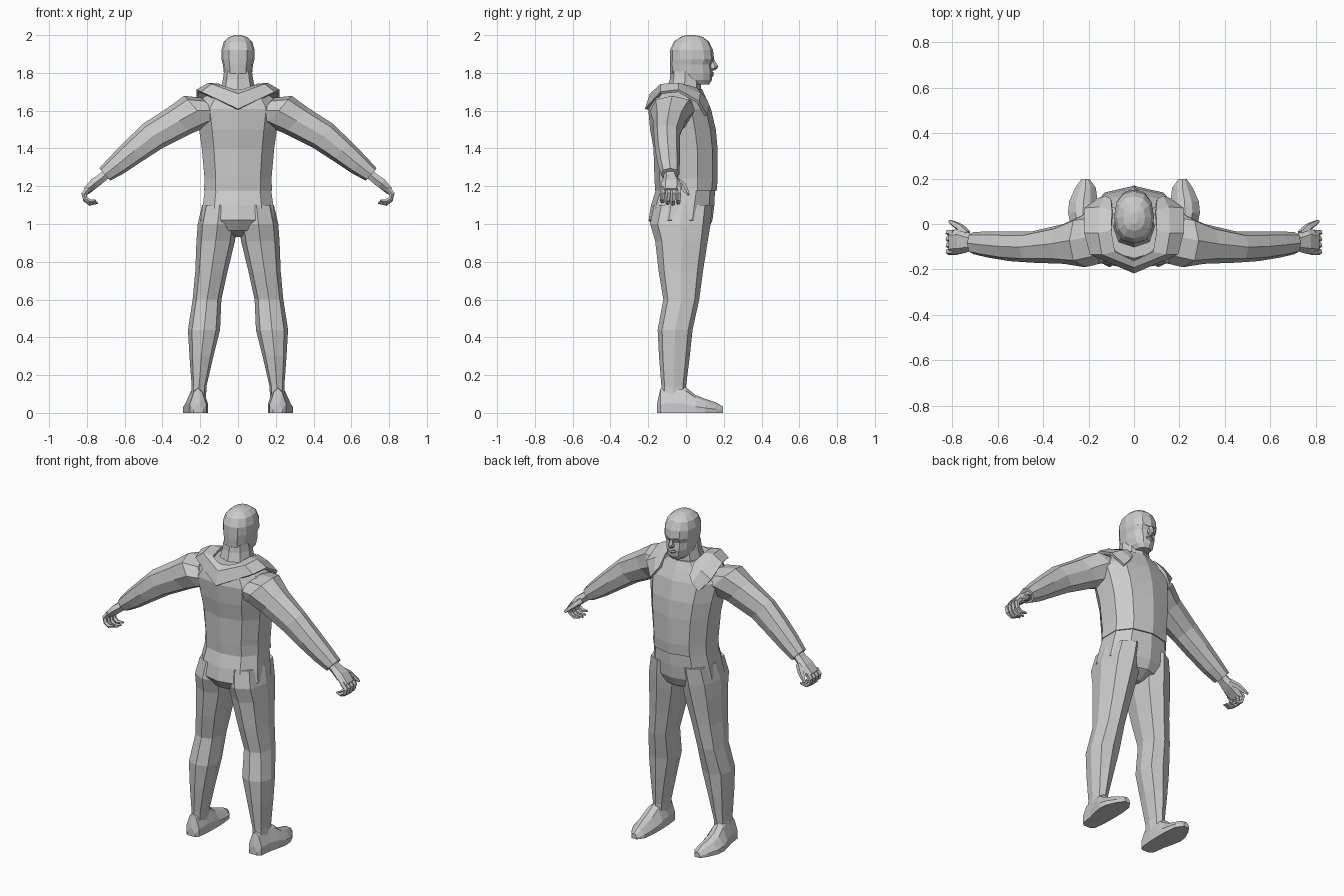
import bpy, bmesh, math
from mathutils import Vector

grey = bpy.data.materials.new("plain_grey")
grey.diffuse_color = (0.6, 0.6, 0.6, 1)


def finish(name, bm, mirror):
    bmesh.ops.recalc_face_normals(bm, faces=bm.faces)
    me = bpy.data.meshes.new(name)
    bm.to_mesh(me)
    bm.free()
    me.materials.append(grey)
    ob = bpy.data.objects.new(name, me)
    bpy.context.collection.objects.link(ob)
    if mirror:
        ob.modifiers.new("mirror", 'MIRROR').merge_threshold = 0.002
    return ob


def ring(c, a, b, n=10, p=0.85):
    """Rounded polygon around c, spanned by half axes a and b."""
    f = lambda v: math.copysign(abs(v) ** p, v) if abs(v) > 1e-6 else 0.0
    angles = [math.pi / 2 + 2 * math.pi * k / n for k in range(n)]
    return [Vector(c) + Vector(a) * f(math.cos(t)) + Vector(b) * f(math.sin(t)) for t in angles]


def loft(name, rings, mirror=False):
    """Skin a row of equal rings and cap both ends."""
    bm = bmesh.new()
    rows = [[bm.verts.new(p) for p in r] for r in rings]
    n = len(rows[0])
    for r, s in zip(rows, rows[1:]):
        for i in range(n):
            j = (i + 1) % n
            bm.faces.new((r[i], r[j], s[j], s[i]))
    bm.faces.new(rows[0])
    bm.faces.new(rows[-1])
    return finish(name, bm, mirror)


def level(z, x0, x1, y0, y1, n=10, p=0.85):
    """Horizontal ring from its extents."""
    return ring(((x0 + x1) / 2, (y0 + y1) / 2, z), ((x1 - x0) / 2, 0, 0), (0, (y1 - y0) / 2, 0), n, p)


def body(name, rows, n=10):
    loft(name, [level(z, -w, w, y0, y1, n) for z, w, y0, y1 in rows])


def limb(name, rows, n=8, slope=(0.66, 0.75)):
    """Tilted rings: x, z, half thickness, y range."""
    loft(name, [ring((x, (y0 + y1) / 2, z), (slope[0] * r, 0, slope[1] * r),
                     (0, (y1 - y0) / 2, 0), n) for x, z, r, y0, y1 in rows], True)


def tube(name, path, radii, n=5):
    """Bent finger following a path."""
    pts = [Vector(p) for p in path]
    rings = []
    for i, p in enumerate(pts):
        d = pts[min(i + 1, len(pts) - 1)] - pts[max(i - 1, 0)]
        side = d.cross(Vector((0, 1, 0))).normalized()
        rings.append(ring(p, side * radii[i], d.cross(side).normalized() * radii[i], n, 1))
    loft(name, rings, True)


# Jumper, with a hem that overhangs the trousers
body("jumper", [
    (1.175, .188, -.163, .162), (1.24, .185, -.167, .168), (1.40, .20, -.172, .167),
    (1.50, .215, -.19, .158), (1.61, .235, -.20, .132), (1.67, .19, -.185, .105),
    (1.715, .115, -.15, .085)])

# Trousers: hips and legs
body("hips", [
    (1.21, .178, -.15, .155), (1.10, .195, -.185, .15), (1.02, .207, -.198, .14),
    (.965, .14, -.16, .115), (.93, .025, -.06, .05)])
loft("leg", [level(*r, n=8) for r in [
    (1.10, .005, .19, -.17, .14), (1.00, .003, .213, -.19, .13), (.91, .016, .22, -.163, .115),
    (.75, .055, .226, -.145, .09), (.60, .088, .24, -.12, .07), (.44, .095, .265, -.15, .035),
    (.30, .13, .257, -.143, .02), (.14, .167, .245, -.13, 0), (.06, .17, .25, -.13, .0)]], True)

# Shoes: heel to toe, flat sole
shoe = []
for y, x0, x1, h in [(-.153, .185, .235, .05), (-.135, .168, .255, .13), (-.06, .16, .265, .15),
                     (.0, .158, .28, .135), (.05, .158, .29, .095), (.10, .16, .285, .075),
                     (.16, .168, .258, .055), (.197, .195, .232, .032)]:
    m, q = (x0 + x1) / 2, (x1 - x0) / 4
    shoe.append([Vector(p) for p in [(x0, y, 0), (x1, y, 0), (x1, y, h * .35), (m + q, y, h * .85),
                                     (m, y, h), (m - q, y, h * .85), (x0, y, h * .35)]])
loft("shoe", shoe, True)

# Sleeves
limb("sleeve", [
    (.13, 1.60, .09, -.17, .06), (.215, 1.60, .105, -.19, .045), (.31, 1.547, .092, -.175, .0),
    (.45, 1.467, .083, -.17, -.033), (.55, 1.387, .07, -.163, -.033),
    (.64, 1.313, .058, -.148, -.033), (.705, 1.262, .044, -.133, -.035)])

# Hands
limb("palm", [
    (.69, 1.27, .03, -.118, -.048), (.72, 1.245, .028, -.12, -.042),
    (.76, 1.215, .03, -.132, -.022), (.805, 1.175, .02, -.134, -.026)], n=6)
for k, length in enumerate((.8, 1.0, 1.05, .95)):
    y = -.122 + .028 * k
    tube("finger", [(.79, y, 1.19), (.815, y, 1.16), (.808, y - .002, 1.16 - .032 * length),
                    (.785, y - .003, 1.16 - .05 * length), (.785 - .04 * length, y, 1.16 - .045 * length)],
         (.015, .015, .013, .012, .006))
tube("thumb", [(.735, -.045, 1.225), (.765, -.015, 1.20), (.79, .0, 1.175), (.812, .013, 1.155)],
     (.02, .018, .014, .007))

# Neck
body("neck", [(1.66, .105, -.12, .08), (1.72, .09, -.10, .08),
              (1.765, .08, -.086, .075), (1.81, .074, -.082, .07)], 8)

# Head
body("head", [
    (1.738, .042, .02, .122), (1.762, .064, -.06, .137), (1.80, .075, -.084, .142),
    (1.845, .080, -.086, .136), (1.872, .087, -.086, .149), (1.92, .088, -.085, .143),
    (1.965, .075, -.064, .122), (1.99, .048, -.03, .09), (2.0, .015, .0, .05)], 12)

# Face: nose, lips and brow
loft("nose", [level(z, -w, w, .10, y, 6, 1) for z, w, y in
              [(1.812, .012, .148), (1.822, .02, .164), (1.835, .016, .172), (1.868, .009, .15)]])
loft("lips", [level(z, -w, w, .09, y, 8, 1) for z, w, y in
              [(1.782, .02, .142), (1.79, .032, .149), (1.795, .034, .143), (1.80, .03, .149),
               (1.806, .018, .143)]])
loft("brow", [ring((x, y, z), (0, .012, 0), (0, 0, .007), 5, 1) for x, y, z in
              [(.008, .14, 1.868), (.038, .131, 1.874), (.066, .102, 1.870)]], True)

# Hood lying open over the shoulders and back: lip, middle and outer edge
hood_rows = [
    [(.10, .105, 1.655), (.095, .055, 1.715), (.10, -.03, 1.735), (.085, -.12, 1.725), (0, -.16, 1.70)],
    [(.125, .118, 1.62), (.15, .07, 1.685), (.155, -.04, 1.74), (.14, -.13, 1.735), (0, -.185, 1.685)],
    [(.16, .105, 1.575), (.215, .065, 1.645), (.215, -.04, 1.705), (.19, -.13, 1.695), (0, -.21, 1.607)]]
bm = bmesh.new()
grid = [[bm.verts.new(p) for p in row] for row in hood_rows]
for r, s in zip(grid, grid[1:]):
    for i in range(len(r) - 1):
        bm.faces.new((r[i], r[i + 1], s[i + 1], s[i]))
hood = finish("hood", bm, True)
solid = hood.modifiers.new("thickness", 'SOLIDIFY')
solid.thickness = 0.016
solid.offset = 0
